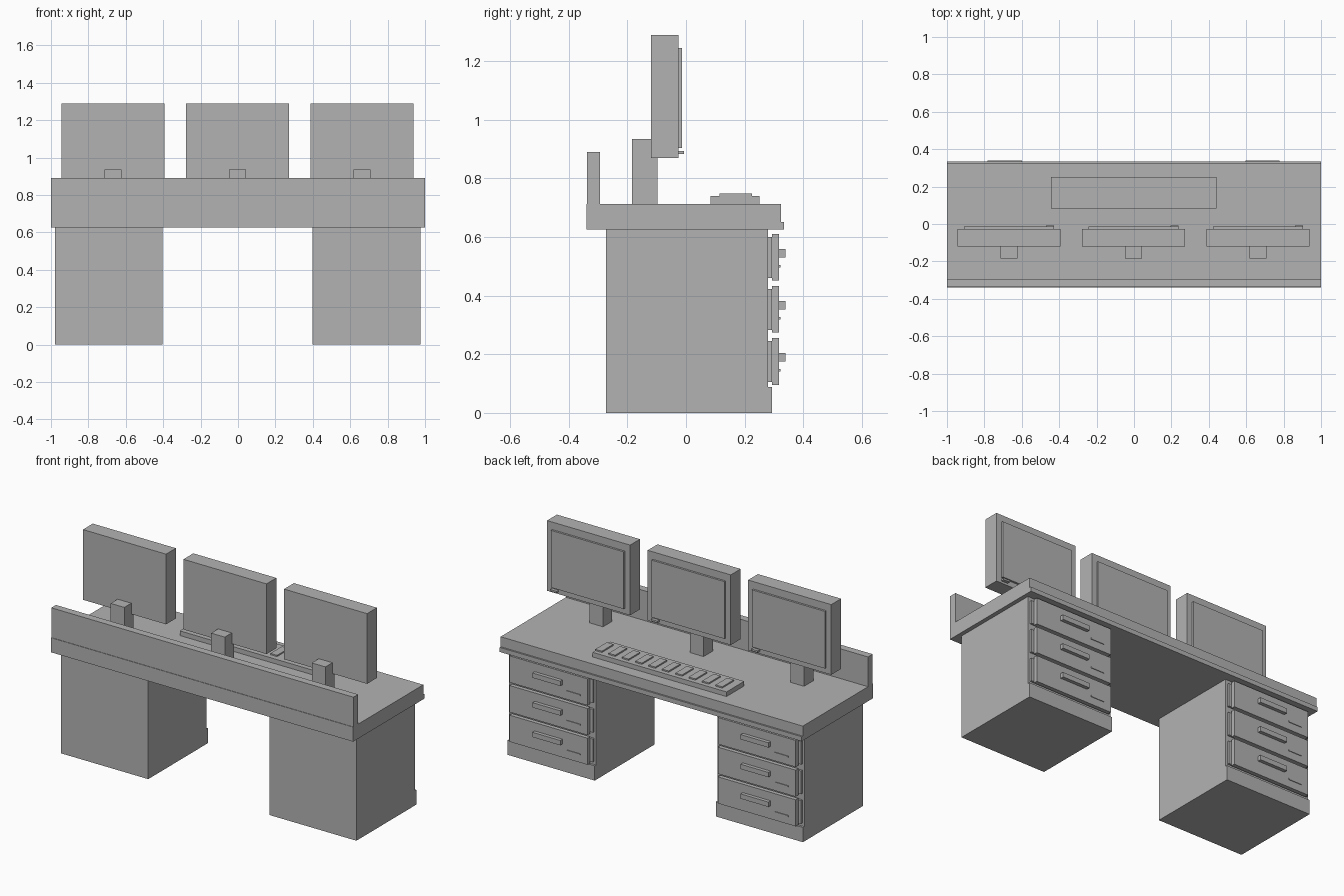
import bpy

if "Cube" in bpy.data.objects:
    bpy.data.objects.remove(bpy.data.objects["Cube"])

grey = bpy.data.materials.new("plain grey")
grey.diffuse_color = (0.45, 0.45, 0.45, 1)
grey.use_nodes = True
grey.node_tree.nodes["Principled BSDF"].inputs["Base Color"].default_value = grey.diffuse_color


def box(name, x, y, z):
    """Box from (min, max) ranges on each axis."""
    bpy.ops.mesh.primitive_cube_add(size=1, location=[(a + b) / 2 for a, b in (x, y, z)])
    ob = bpy.context.object
    ob.name = name
    ob.scale = [b - a for a, b in (x, y, z)]
    bpy.ops.object.transform_apply(location=False, rotation=False, scale=True)
    ob.data.materials.append(grey)
    return ob


# Worktop with front lip and rear upstand
box("worktop", (-1, 1), (-0.34, 0.324), (0.625, 0.712))
box("worktop_lip", (-1, 1), (0.324, 0.334), (0.625, 0.652))
box("rear_upstand", (-1, 1), (-0.337, -0.293), (0.712, 0.89))

# Two drawer pedestals
for side, cx in (("left", -0.691), ("right", 0.687)):
    def span(half):
        return (cx - half, cx + half)

    box(side + "_pedestal", span(0.288), (-0.273, 0.28), (0, 0.625))
    box(side + "_plinth", span(0.288), (0.28, 0.293), (0, 0.088))
    for i in range(3):
        z = 0.096 + 0.1775 * i
        n = f"{side}_drawer_{i + 1}"
        box(n + "_backing", span(0.275), (0.28, 0.293), (z + 0.01, z + 0.149))
        box(n + "_front", span(0.258), (0.293, 0.318), (z, z + 0.159))
        box(n + "_handle", span(0.092), (0.318, 0.339), (z + 0.08, z + 0.109))
        box(n + "_label_slot", (cx - 0.21, cx - 0.12), (0.318, 0.322), (z + 0.045, z + 0.053))

# Three monitors on block stands
for i, cx in enumerate((-0.668, -0.003, 0.663)):
    n = f"monitor_{i + 1}"
    box(n + "_stand", (cx - 0.045, cx + 0.045), (-0.185, -0.098), (0.712, 0.935))
    box(n + "_case", (cx - 0.275, cx + 0.275), (-0.119, -0.026), (0.87, 1.29))
    box(n + "_screen", (cx - 0.241, cx + 0.241), (-0.026, -0.014), (0.903, 1.245))
    box(n + "_button", (cx + 0.198, cx + 0.241), (-0.026, -0.007), (0.883, 0.894))

# Keyboard with a row of ten keys
box("keyboard", (-0.444, 0.442), (0.084, 0.251), (0.712, 0.74))
for i in range(10):
    x = -0.397 + 0.0885 * i
    box(f"key_{i + 1}", (x, x + 0.044), (0.115, 0.225), (0.74, 0.748))
